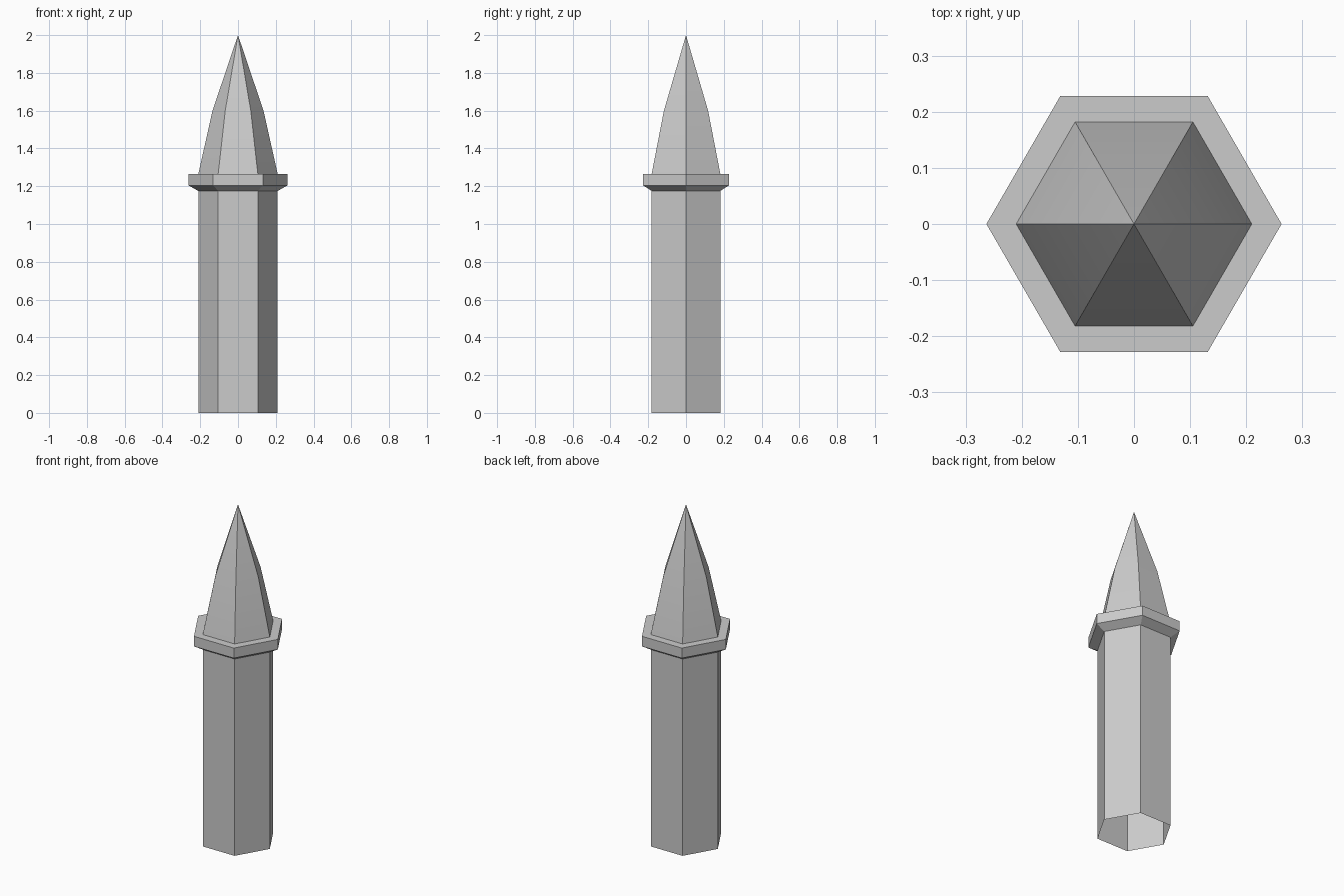
import bpy, bmesh, math

SIDES = 6

cube = bpy.data.objects.get("Cube")
if cube:
    bpy.data.objects.remove(cube, do_unlink=True)

stone = bpy.data.materials.new("grey_stone")
stone.use_nodes = True
colour = (0.6, 0.6, 0.6, 1)
stone.diffuse_color = colour
stone.node_tree.nodes["Principled BSDF"].inputs["Base Color"].default_value = colour


def hex_part(name, profile):
    """Sweep a (radius, height) profile round the z axis; radius 0 makes a tip."""
    bm = bmesh.new()
    rings = []
    for radius, z in profile:
        count = SIDES if radius else 1
        rings.append([bm.verts.new((radius * math.cos(math.tau * i / SIDES),
                                    radius * math.sin(math.tau * i / SIDES), z))
                      for i in range(count)])
    for low, high in zip(rings, rings[1:]):
        for i in range(SIDES):
            j = (i + 1) % SIDES
            if len(high) == 1:
                bm.faces.new((low[i], low[j], high[0]))
            else:
                bm.faces.new((low[i], low[j], high[j], high[i]))
    mesh = bpy.data.meshes.new(name)
    bm.to_mesh(mesh)
    bm.free()
    mesh.materials.append(stone)
    obj = bpy.data.objects.new(name, mesh)
    bpy.context.collection.objects.link(obj)
    bpy.ops.object.select_all(action='DESELECT')
    obj.select_set(True)
    bpy.context.view_layer.objects.active = obj
    bpy.ops.object.shade_smooth_by_angle(angle=math.radians(30))
    return obj


# Hollow shaft, open at the foot
hex_part("shaft", [(0.21, 0), (0.21, 1.175)])
# Flared collar with a flat ledge on top
hex_part("collar", [(0.21, 1.175), (0.263, 1.205), (0.263, 1.265), (0.21, 1.265)])
# Spire, bent slightly inward partway up
hex_part("spire", [(0.21, 1.265), (0.135, 1.6), (0, 2)])
